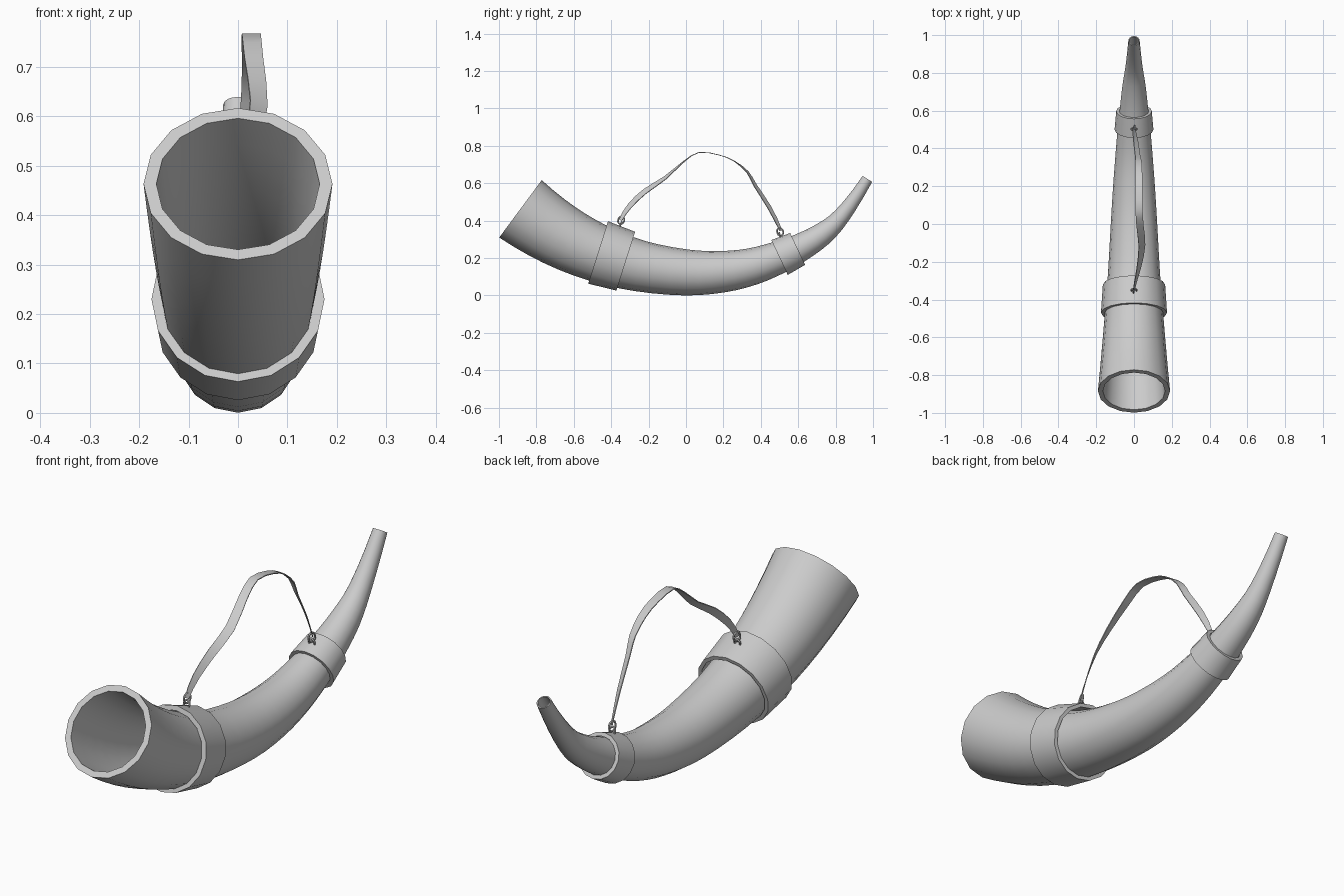
import bpy, bmesh, math
from mathutils import Vector, Matrix

if "Cube" in bpy.data.objects:
    bpy.data.objects.remove(bpy.data.objects["Cube"])

SIDES = 16


def finish(bm, name):
    bmesh.ops.recalc_face_normals(bm, faces=bm.faces)
    me = bpy.data.meshes.new(name)
    bm.to_mesh(me)
    bm.free()
    ob = bpy.data.objects.new(name, me)
    bpy.context.collection.objects.link(ob)
    bpy.ops.object.select_all(action='DESELECT')
    ob.select_set(True)
    bpy.context.view_layer.objects.active = ob
    bpy.ops.object.shade_smooth_by_angle(angle=math.radians(35))
    return ob


def loft(name, rings, loop):
    """Skin a row of rings; loop joins last to first, otherwise the ends are capped."""
    bm = bmesh.new()
    vs = [[bm.verts.new(p) for p in r] for r in rings]
    n = len(vs[0])
    for i in range(len(vs) if loop else len(vs) - 1):
        a, b = vs[i], vs[(i + 1) % len(vs)]
        for k in range(n):
            bm.faces.new((a[k], a[(k + 1) % n], b[(k + 1) % n], b[k]))
    if not loop:
        bm.faces.new(vs[0])
        bm.faces.new(vs[-1])
    return finish(bm, name)


def spline(rows, steps):
    """Smooth interpolation through rows of numbers."""
    def ext(a, b, c):
        return [3 * x - 3 * y + z for x, y, z in zip(a, b, c)]
    p = [ext(*rows[:3])] + [list(r) for r in rows] + [ext(*rows[:-4:-1])]
    out = []
    for i in range(1, len(p) - 2):
        for s in range(steps):
            t = s / steps
            out.append([b + 0.5 * t * (c - a + t * (2*a - 5*b + 4*c - d + t * (3*(b - c) + d - a)))
                        for a, b, c, d in zip(*p[i - 1:i + 3])])
    return out + [list(rows[-1])]


def tangent(pts, i):
    return (pts[min(i + 1, len(pts) - 1)] - pts[max(i - 1, 0)]).normalized()


def ring(c, t, r):
    n = Vector((0, -t.z, t.y))
    return [c + Vector((math.sin(a), 0, 0)) * r + n * (r * math.cos(a))
            for a in (2 * math.pi * k / SIDES for k in range(SIDES))]


def shell(name, pts, outer, inner, tangents=None):
    ts = tangents or [tangent(pts, i) for i in range(len(pts))]
    o = [ring(c, t, r) for c, t, r in zip(pts, ts, outer)]
    q = [ring(c, t, r) for c, t, r in zip(pts, ts, inner)]
    return loft(name, o + q[::-1], True)


# Hollow horn: y, z, radius along the centre line
horn = spline([(-.885, .463, .191), (-.68, .325, .172), (-.47, .225, .154),
               (-.25, .158, .137), (0, .123, .123), (.195, .127, .111),
               (.355, .155, .099), (.5, .205, .087), (.60, .25, .076),
               (.728, .327, .062), (.835, .428, .045), (.97, .623, .03)], 3)
shell("horn", [Vector((0, y, z)) for y, z, r in horn],
      [r for *_, r in horn], [r * .87 - .001 for *_, r in horn])

# Two collars around the horn
for name, a, b, ra, rb in (
        ("large_band", (0, -.47, .23), (0, -.322, .183), .175, .165),
        ("small_band", (0, .50, .203), (0, .597, .249), .103, .094)):
    shell(name, [Vector(a), Vector(b)], (ra, rb), (ra - .02, rb - .016))


# Eyelets on the bands and the rings that hold the strap
def torus(name, loc, major, minor, rot, stretch):
    bm = bmesh.new()
    bm.free()
    m = Matrix.Translation(loc) @ rot
    rings = []
    for i in range(12):
        a = 2 * math.pi * i / 12
        rings.append([m @ Vector(((major + minor * math.cos(b)) * math.cos(a), minor * math.sin(b),
                                  (major * stretch + minor * math.cos(b)) * math.sin(a)))
                      for b in (2 * math.pi * k / 6 for k in range(6))])
    return loft(name, rings, True)


for side, e, r, lean in (("large", (0, -.35, .377), (0, -.347, .402), .35),
                         ("small", (0, .503, .32), (0, .503, .34), -.3)):
    tilt = Matrix.Rotation(lean * -1, 4, 'X')
    torus(side + "_eyelet", e, .014, .0045, tilt, 1.2)
    torus(side + "_ring", r, .017, .0045, tilt @ Matrix.Rotation(math.pi / 2.4, 4, 'Z'), 1.25)

# Twisting strap: x, y, z, half width, twist
strap = spline([(0, -.35, .402, .009, 1.1), (.01, -.30, .48, .015, 1.0),
                (.028, -.22, .556, .018, .8), (.042, -.115, .626, .019, .45),
                (.032, -.01, .717, .019, .1), (.027, .07, .765, .019, 0),
                (.026, .18, .75, .019, 0), (.026, .26, .717, .018, .05),
                (.024, .33, .658, .017, .3), (.018, .37, .588, .016, .5),
                (.008, .446, .47, .016, .65), (0, .507, .347, .009, .8)], 2)
path = [Vector(s[:3]) for s in strap]
rings = []
for i, s in enumerate(strap):
    t = tangent(path, i)
    n = t.cross(Vector((1, 0, 0))).normalized()
    x = n.cross(t)
    w = (x * math.cos(s[4]) + n * math.sin(s[4]))
    h = t.cross(w) * .002
    w = w * s[3]
    rings.append([path[i] + w + h, path[i] - w + h, path[i] - w - h, path[i] + w - h])
loft("strap", rings, False)
